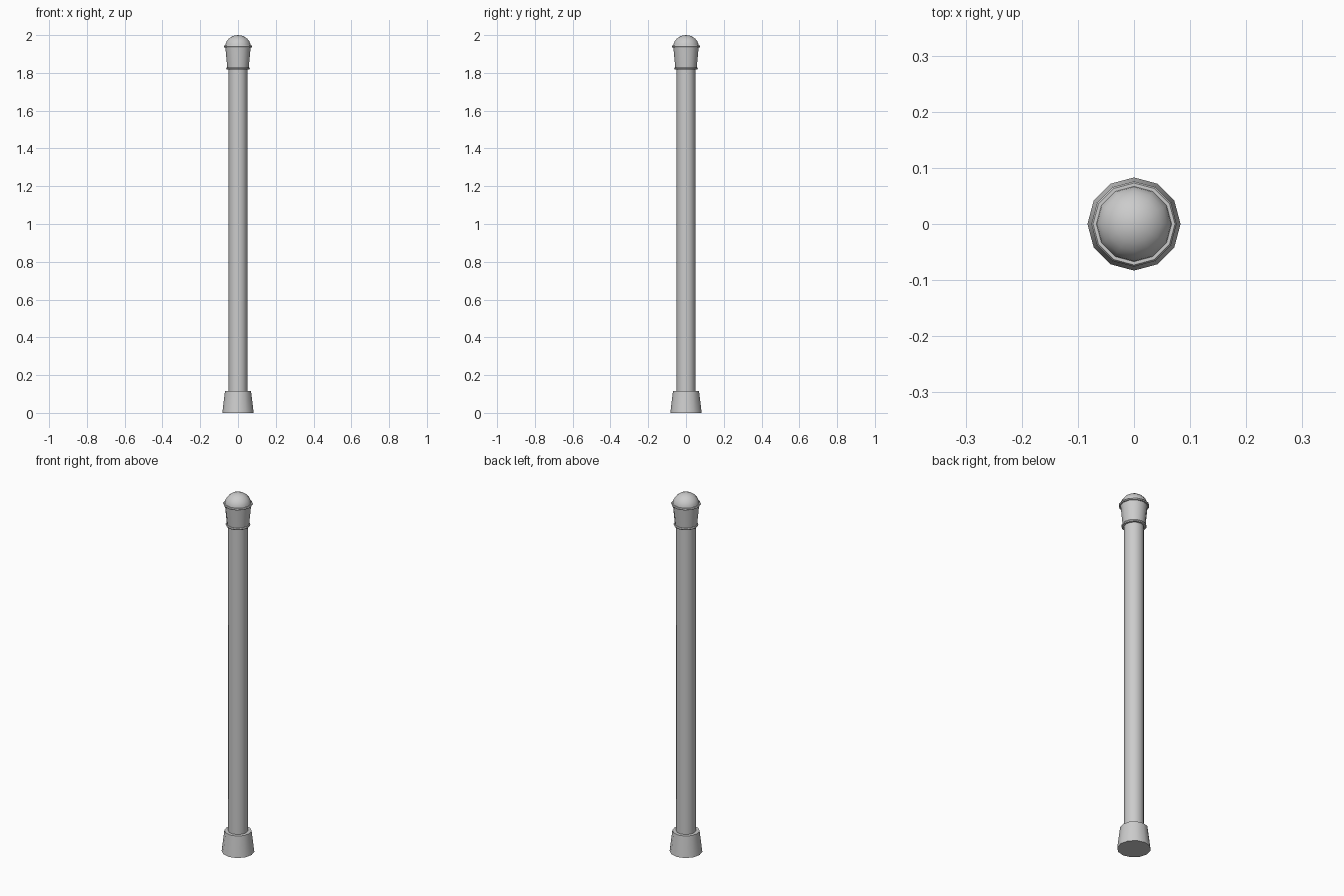
import bpy, bmesh, math

if "Cube" in bpy.data.objects:
    bpy.data.objects.remove(bpy.data.objects["Cube"])

SIDES = 12


def lathe(name, profile, smooth=40):
    """Revolve (radius, z) points around z; a zero radius closes to a pole."""
    bm = bmesh.new()
    rings = []
    for r, z in profile:
        if r == 0:
            rings.append([bm.verts.new((0, 0, z))] * SIDES)
        else:
            rings.append([bm.verts.new((r * math.cos(math.tau * i / SIDES),
                                        r * math.sin(math.tau * i / SIDES), z))
                          for i in range(SIDES)])
    for low, high in zip(rings, rings[1:]):
        for i in range(SIDES):
            j = (i + 1) % SIDES
            bm.faces.new(dict.fromkeys((low[i], low[j], high[j], high[i])))
    bmesh.ops.recalc_face_normals(bm, faces=bm.faces)
    mesh = bpy.data.meshes.new(name)
    bm.to_mesh(mesh)
    bm.free()
    obj = bpy.data.objects.new(name, mesh)
    bpy.context.collection.objects.link(obj)
    bpy.ops.object.select_all(action='DESELECT')
    obj.select_set(True)
    bpy.context.view_layer.objects.active = obj
    bpy.ops.object.shade_smooth_by_angle(angle=math.radians(smooth))
    return obj


# Tapered foot
lathe("foot", [(0, 0), (0.083, 0), (0.069, 0.116), (0, 0.116)])

# Long shaft
lathe("shaft", [(0, 0.1), (0.05, 0.1), (0.05, 1.84), (0, 1.84)])

# Flared collar under the dome
lathe("collar", [(0, 1.82), (0.056, 1.82), (0.067, 1.935), (0, 1.935)])

# Thin rings at the bottom and top of the collar
for name, radius, z in (("lower_ring", 0.063, 1.824), ("upper_ring", 0.076, 1.94)):
    h = 0.005
    lathe(name, [(0, z - h), (radius - 0.003, z - h), (radius, z),
                 (radius - 0.003, z + h), (0, z + h)])

# Domed cap
steps = 6
dome = [(0.068 * math.cos(math.pi / 2 * k / steps),
         1.938 + 0.062 * math.sin(math.pi / 2 * k / steps)) for k in range(steps)]
lathe("dome_cap", [(0, 1.938)] + dome + [(0, 2.0)])
